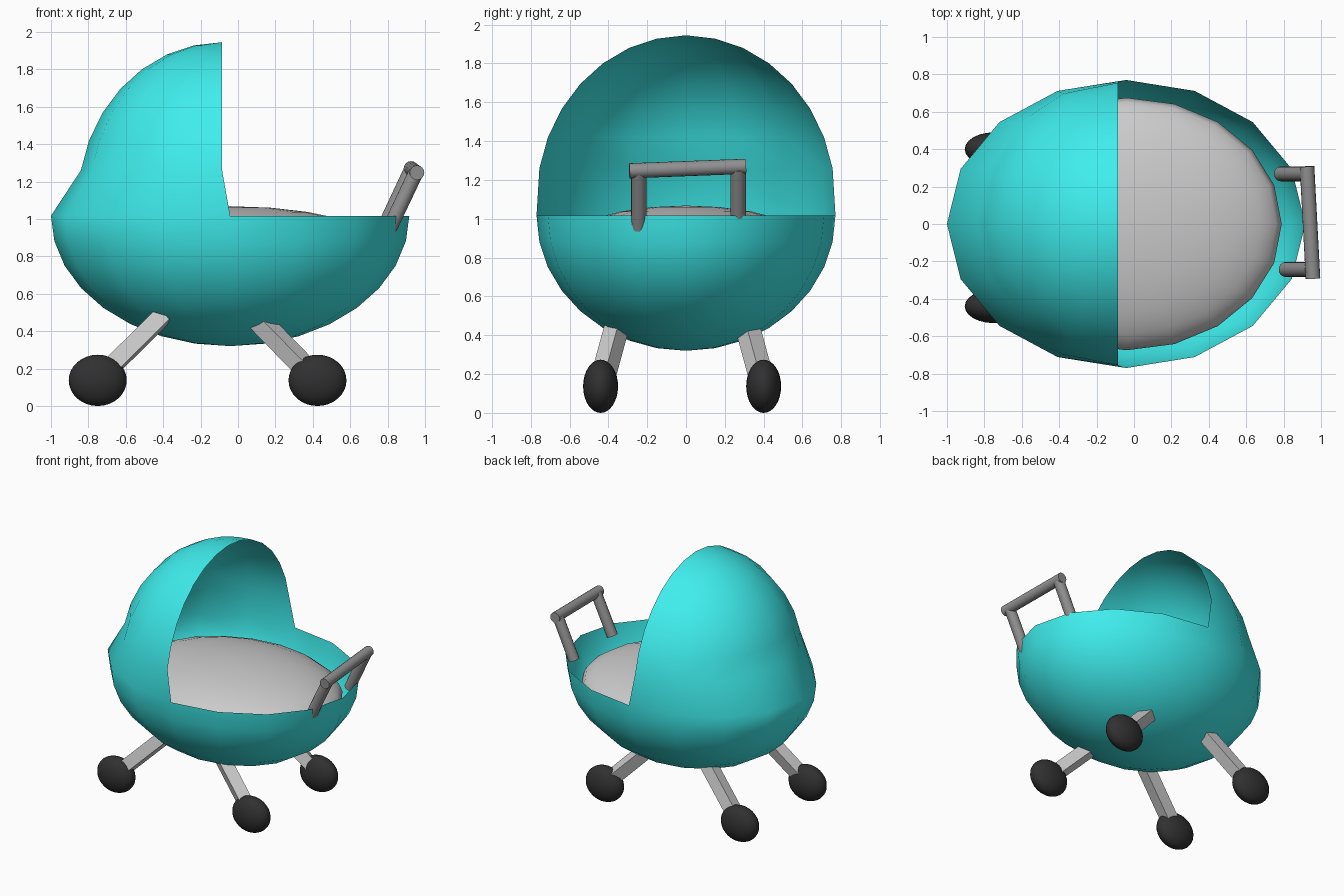
import bpy, bmesh
from math import sin, cos, pi, radians
from mathutils import Vector, Quaternion

if "Cube" in bpy.data.objects:
    bpy.data.objects.remove(bpy.data.objects["Cube"])


def material(name, rgb):
    m = bpy.data.materials.new(name)
    m.diffuse_color = (*rgb, 1)
    m.use_nodes = True
    m.node_tree.nodes["Principled BSDF"].inputs["Base Color"].default_value = m.diffuse_color
    return m


TEAL = material("teal", (0.05, 0.85, 0.85))
DARK = material("dark_grey", (0.28, 0.28, 0.28))
BLACK = material("black", (0.03, 0.03, 0.03))


def finish(ob, name, mat=None, angle=None):
    ob.name = name
    if mat:
        ob.data.materials.append(mat)
    if angle:
        bpy.ops.object.select_all(action='DESELECT')
        ob.select_set(True)
        bpy.context.view_layer.objects.active = ob
        bpy.ops.object.shade_smooth_by_angle(angle=radians(angle))
    return ob


def ellipsoid(name, centre, radii, mat=None, segments=20, rings=12):
    bpy.ops.mesh.primitive_uv_sphere_add(segments=segments, ring_count=rings, location=centre)
    ob = bpy.context.object
    ob.scale = radii
    return finish(ob, name, mat, 60)


def rod(name, a, b, radius, sides, mat=None, roll=0, angle=None):
    a, b = Vector(a), Vector(b)
    d = b - a
    bpy.ops.mesh.primitive_cylinder_add(vertices=sides, radius=radius, depth=d.length,
                                        location=(a + b) / 2)
    ob = bpy.context.object
    ob.rotation_mode = 'QUATERNION'
    ob.rotation_quaternion = d.to_track_quat('Z', 'Y') @ Quaternion((0, 0, 1), radians(roll))
    return finish(ob, name, mat, angle)


# Shell: lower bowl plus a half-dome hood on the -x side, both from 16-sided rings
N, STEPS = 16, 8
bm = bmesh.new()


def ring(centre, radii, k):
    t = k * pi / 2 / STEPS
    return [bm.verts.new((centre[0] + radii[0] * cos(t) * cos(2 * pi * i / N),
                          radii[1] * cos(t) * sin(2 * pi * i / N),
                          centre[1] + radii[2] * sin(t))) for i in range(N)]


def bridge(low, high, sectors):
    for i in sectors:
        j = (i + 1) % N
        bm.faces.new((low[i], low[j], high[j], high[i]))


bowl = [ring((-0.042, 1.017), (0.958, 0.77, 0.697), -k) for k in range(STEPS)]
for upper, lower in zip(bowl, bowl[1:]):
    bridge(lower, upper, range(N))
bottom = bm.verts.new((-0.042, 0, 0.32))
for i in range(N):
    bm.faces.new((bottom, bowl[-1][(i + 1) % N], bowl[-1][i]))

back_half = range(N // 4, 3 * N // 4)
hood = [bowl[0]] + [ring((-0.085, 1.094), (0.77, 0.77, 0.85), k) for k in range(1, STEPS)]
for lower, upper in zip(hood, hood[1:]):
    bridge(lower, upper, back_half)
peak = bm.verts.new((-0.085, 0, 1.945))
for i in back_half:
    bm.faces.new((hood[-1][i], hood[-1][i + 1], peak))
bmesh.ops.delete(bm, geom=[v for v in bm.verts if not v.link_faces], context='VERTS')
mesh = bpy.data.meshes.new("bowl_and_hood")
bm.to_mesh(mesh)
bm.free()
shell = bpy.data.objects.new("bowl_and_hood", mesh)
bpy.context.collection.objects.link(shell)
finish(shell, "bowl_and_hood", TEAL, 60)

# Mattress
ellipsoid("mattress", (-0.04, 0, 0.838), (0.83, 0.675, 0.23))

# Push handle: two posts and a slightly skewed crossbar
rod("handle_post_back", (0.785, 0.268, 0.96), (0.925, 0.268, 1.26), 0.04, 16, DARK, angle=40)
rod("handle_post_front", (0.81, -0.243, 0.95), (0.95, -0.243, 1.245), 0.04, 16, DARK, angle=40)
rod("handle_bar", (0.925, 0.308, 1.27), (0.957, -0.292, 1.247), 0.039, 16, DARK, angle=40)

# Square splayed legs with rounded wheels
for side, s in (("front", -1), ("back", 1)):
    for end, wheel_x, top_x in (("hood", -0.75, -0.40), ("foot", 0.425, 0.085)):
        hub = (wheel_x, -0.02 + s * 0.42, 0.137)
        rod(f"{side}_{end}_leg", hub, (top_x, -0.02 + s * 0.325, 0.485), 0.064, 4,
            roll=45 + 20 * s)
        ellipsoid(f"{side}_{end}_wheel", hub, (0.155, 0.09, 0.137), BLACK, 24, 16)
